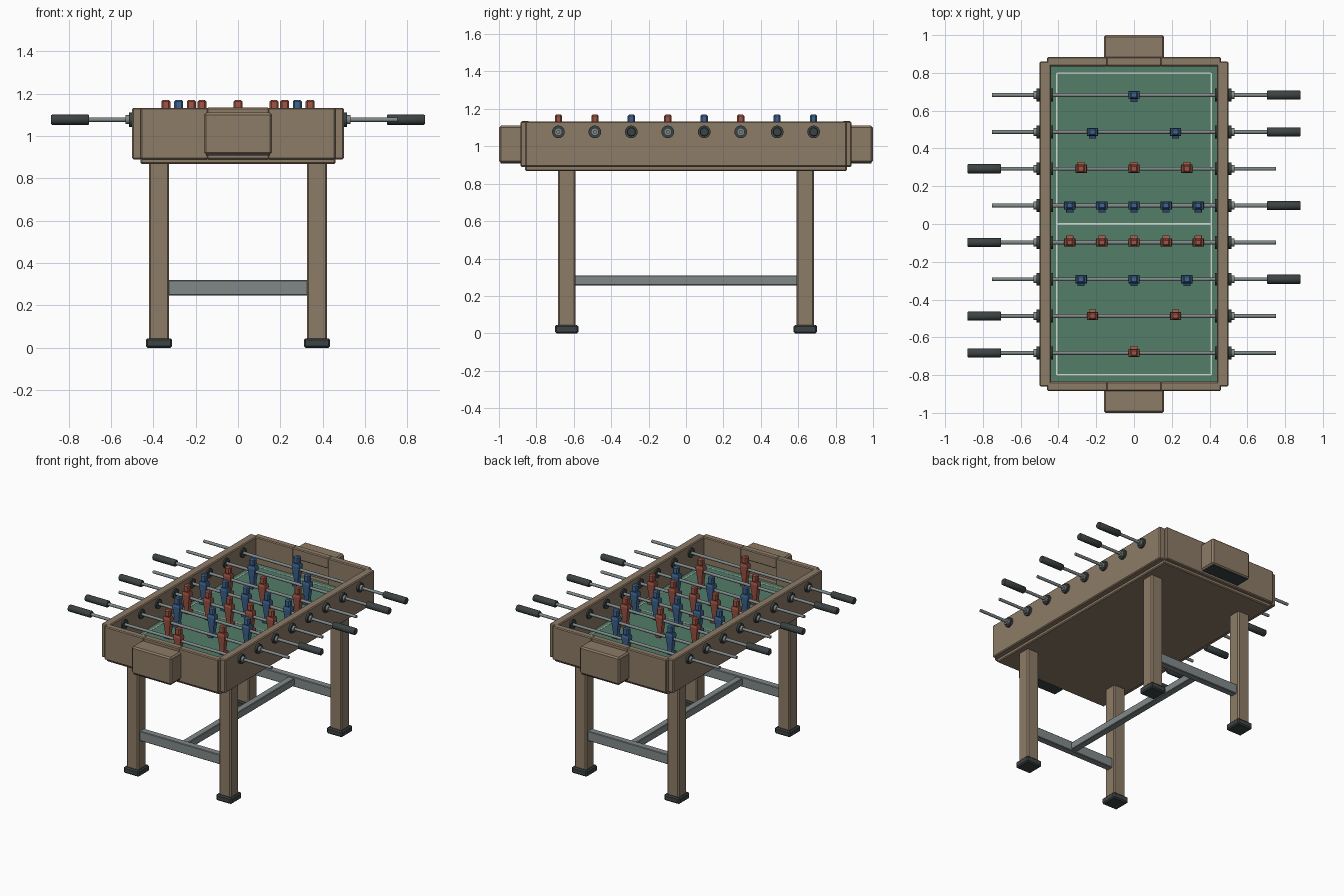
import bpy, bmesh, math
from mathutils import Matrix, Vector

if "Cube" in bpy.data.objects:
    bpy.data.objects.remove(bpy.data.objects["Cube"])


def material(name, r, g, b):
    m = bpy.data.materials.new(name)
    m.diffuse_color = (r, g, b, 1)
    m.use_nodes = True
    m.node_tree.nodes["Principled BSDF"].inputs["Base Color"].default_value = m.diffuse_color
    return m


WOOD = material("wood", 0.27, 0.20, 0.135)
GREEN = material("green_felt", 0.085, 0.205, 0.14)
RED = material("red_paint", 0.35, 0.09, 0.06)
BLUE = material("blue_paint", 0.05, 0.13, 0.28)
DARK = material("dark_rubber", 0.045, 0.055, 0.055)
STEEL = material("steel", 0.22, 0.25, 0.25)
WHITE = material("white_line", 0.65, 0.7, 0.65)


def finish(name, bm, mat):
    bmesh.ops.recalc_face_normals(bm, faces=bm.faces)
    me = bpy.data.meshes.new(name)
    bm.to_mesh(me)
    bm.free()
    me.materials.append(mat)
    ob = bpy.data.objects.new(name, me)
    bpy.context.collection.objects.link(ob)
    return ob


def add_box(bm, lo, hi, bevel=0.0):
    """Chamfered box between two corners, added to bm."""
    lo, hi = Vector(lo), Vector(hi)
    t = bmesh.new()
    bmesh.ops.create_cube(t, size=1, matrix=Matrix.Translation((lo + hi) / 2)
                          @ Matrix.Diagonal((*(hi - lo), 1)))
    if bevel:
        bmesh.ops.bevel(t, geom=t.edges[:], offset=bevel, segments=1,
                        profile=0.5, affect='EDGES')
    me = bpy.data.meshes.new("tmp")
    t.to_mesh(me)
    t.free()
    bm.from_mesh(me)
    bpy.data.meshes.remove(me)


def box(name, lo, hi, mat, bevel=0.0):
    bm = bmesh.new()
    add_box(bm, lo, hi, bevel)
    return finish(name, bm, mat)


def lathe_x(name, profile, y, z, mat, n=16):
    """Closed round part along x from (x, radius) stations."""
    bm = bmesh.new()
    rings = [[bm.verts.new((x, y + r * math.cos(2 * math.pi * i / n),
                            z + r * math.sin(2 * math.pi * i / n)))
              for i in range(n)] for x, r in profile]
    for a, b in zip(rings, rings[1:]):
        for i in range(n):
            f = bm.faces.new((a[i], a[(i + 1) % n], b[(i + 1) % n], b[i]))
            f.smooth = True
    bm.faces.new(rings[0])
    bm.faces.new(rings[-1])
    for e in bm.edges:
        if len(e.link_faces) == 2 and e.calc_face_angle(0) > 0.6:
            e.smooth = False
    return finish(name, bm, mat)


def loft(bm, rows):
    """Rectangular loft from (z, half width, y back, y front) rows."""
    rings = [[bm.verts.new(c) for c in
              ((-w, a, z), (w, a, z), (w, b, z), (-w, b, z))]
             for z, w, a, b in rows]
    for p, q in zip(rings, rings[1:]):
        for i in range(4):
            bm.faces.new((p[i], p[(i + 1) % 4], q[(i + 1) % 4], q[i]))
    bm.faces.new(rings[0])
    bm.faces.new(rings[-1])


ROD_Z = 1.077
FIELD_Z = 0.94
TOP = 1.133

# Cabinet: base slab, side walls, playing surface
box("cabinet_base", (-0.46, -0.86, 0.868), (0.46, 0.86, 0.915), WOOD, 0.006)
box("playing_field", (-0.445, -0.84, 0.91), (0.445, 0.84, FIELD_Z), GREEN)
for s, side in ((-1, "left"), (1, "right")):
    box(side + "_wall", (min(s * 0.44, s * 0.5), -0.86, 0.89),
        (max(s * 0.44, s * 0.5), 0.86, TOP), WOOD, 0.006)

# End walls with goal opening, goal housing
for s, end in ((-1, "front"), (1, "back")):
    def ybox(name, x0, x1, ya, yb, z0, z1, mat, bev=0.006):
        box(end + name, (x0, min(s * ya, s * yb), z0),
            (x1, max(s * ya, s * yb), z1), mat, bev)
    ybox("_wall_left", -0.46, -0.14, 0.835, 0.885, 0.89, TOP, WOOD)
    ybox("_wall_right", 0.14, 0.46, 0.835, 0.885, 0.89, TOP, WOOD)
    ybox("_goal_lintel", -0.147, 0.147, 0.835, 0.884, 1.055, TOP + 0.001, WOOD)
    ybox("_goal_sill", -0.147, 0.147, 0.837, 0.884, 0.89, 0.945, WOOD)
    ybox("_goal_housing", -0.16, 0.16, 0.875, 1.0, 0.912, 1.11, WOOD, 0.01)
    ybox("_goal_housing_bottom", -0.15, 0.15, 0.885, 0.992, 0.908, 0.92, DARK, 0)

# Field markings
bm = bmesh.new()
z0, z1, w = FIELD_Z - 0.002, FIELD_Z + 0.002, 0.004
for s in (-1, 1):
    add_box(bm, (s * 0.408 - w, -0.80, z0), (s * 0.408 + w, 0.80, z1))
for y in (-0.797, 0, 0.797):
    add_box(bm, (-0.408, y - w, z0), (0.408, y + w, z1))
finish("field_lines", bm, WHITE)

# Legs, feet and stretchers
for sy, end in ((-1, "front"), (1, "back")):
    cy = sy * 0.638
    for sx, side in ((-1, "left"), (1, "right")):
        cx = sx * 0.373
        box(f"{end}_{side}_leg", (cx - 0.047, cy - 0.047, 0.03),
            (cx + 0.047, cy + 0.047, 0.88), WOOD, 0.008)
        box(f"{end}_{side}_foot", (cx - 0.062, cy - 0.062, 0),
            (cx + 0.062, cy + 0.062, 0.045), DARK, 0.008)
    box(end + "_cross_stretcher", (-0.335, cy - 0.025, 0.248),
        (0.335, cy + 0.025, 0.319), STEEL, 0.004)
box("long_stretcher", (-0.025, -0.63, 0.257), (0.025, 0.63, 0.31), STEEL, 0.004)


def player_mesh(mat, name):
    """Blocky player facing +y, origin on the rod axis."""
    bm = bmesh.new()
    # foot, shin, waist, chest, shoulder
    loft(bm, [(-0.118, 0.019, -0.016, 0.034), (-0.098, 0.019, -0.016, 0.036),
              (-0.085, 0.016, -0.014, 0.014), (-0.025, 0.023, -0.019, 0.019),
              (0.025, 0.030, -0.022, 0.022), (0.042, 0.026, -0.018, 0.018)])
    # head
    add_box(bm, (-0.021, -0.019, 0.040), (0.021, 0.019, 0.094), 0.008)
    ob = finish(name, bm, mat)
    me = ob.data
    bpy.data.objects.remove(ob)
    return me


MESH = {1: player_mesh(BLUE, "blue_player"), -1: player_mesh(RED, "red_player")}

# Rods from front to back: (team side, player x positions)
ONE, TWO, THREE = (0,), (-0.22, 0.22), (-0.28, 0, 0.28)
FIVE = (-0.34, -0.17, 0, 0.17, 0.34)
ROWS = [(-1, ONE), (-1, TWO), (1, THREE), (-1, FIVE),
        (1, FIVE), (-1, THREE), (1, TWO), (1, ONE)]
for k, (s, xs) in enumerate(ROWS):
    y = -0.6825 + 0.195 * k
    n = k + 1
    lathe_x(f"rod_{n}", [(-s * 0.752, 0.0105), (s * 0.72, 0.0105)], y, ROD_Z, STEEL, 12)
    lathe_x(f"handle_{n}", [(s * 0.703, 0.021), (s * 0.707, 0.024),
                            (s * 0.878, 0.024), (s * 0.882, 0.021)], y, ROD_Z, DARK)
    for t, side in ((-1, "left"), (1, "right")):
        lathe_x(f"{side}_bushing_{n}", [(t * 0.43, 0.034), (t * 0.515, 0.034)],
                y, ROD_Z, DARK)
        lathe_x(f"{side}_collar_{n}", [(t * 0.51, 0.021), (t * 0.532, 0.021)],
                y, ROD_Z, STEEL)
    for i, x in enumerate(xs):
        ob = bpy.data.objects.new(
            f"{'blue' if s > 0 else 'red'}_player_{n}_{i + 1}", MESH[s])
        ob.location = (x, y, ROD_Z)
        ob.rotation_euler.z = math.pi if s > 0 else 0
        bpy.context.collection.objects.link(ob)
